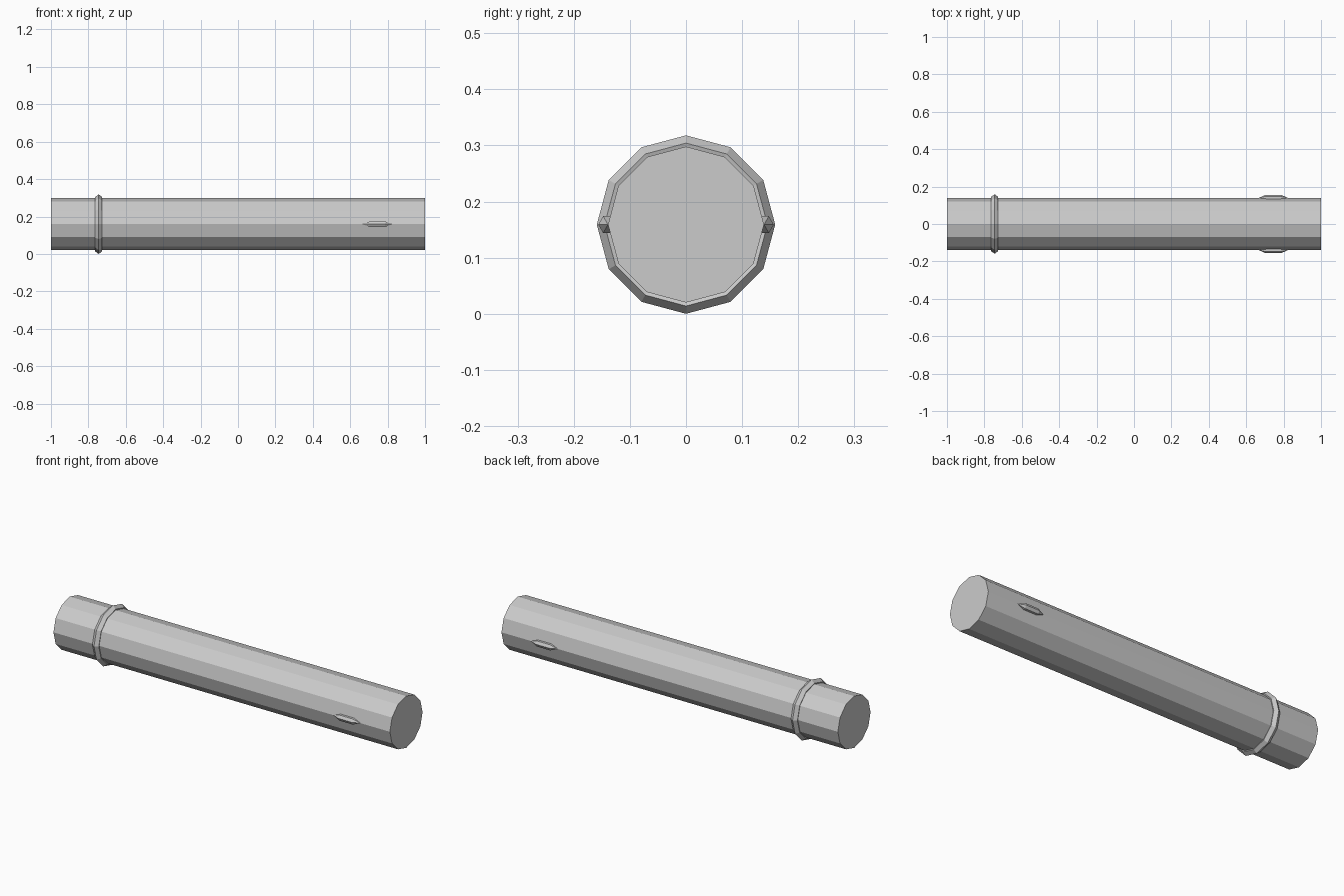
import bpy
from math import pi

if "Cube" in bpy.data.objects:
    bpy.data.objects.remove(bpy.data.objects["Cube"])

R = 0.139      # tube radius
LUG = 0.02     # how far ring and lugs stand out
Z = R + LUG    # axis height

# Twelve-sided tube lying along x
bpy.ops.mesh.primitive_cylinder_add(vertices=12, radius=R, depth=2,
                                    location=(0, 0, Z), rotation=(0, pi / 2, 0))
bpy.context.object.name = "tube"

# Raised ring near the left end
bpy.ops.mesh.primitive_torus_add(major_segments=12, minor_segments=5,
                                 major_radius=R, minor_radius=LUG,
                                 location=(-0.745, 0, Z), rotation=(0, pi / 2, 0))
bpy.context.object.name = "ring"

# Pointed six-sided lugs on both sides near the right end
for name, side in (("front_lug", -1), ("back_lug", 1)):
    bpy.ops.mesh.primitive_uv_sphere_add(segments=6, ring_count=2, radius=LUG,
                                         location=(0.745, side * R, Z),
                                         rotation=(0, pi / 2, 0))
    lug = bpy.context.object
    lug.name = name
    lug.scale.z = 0.08 / LUG
